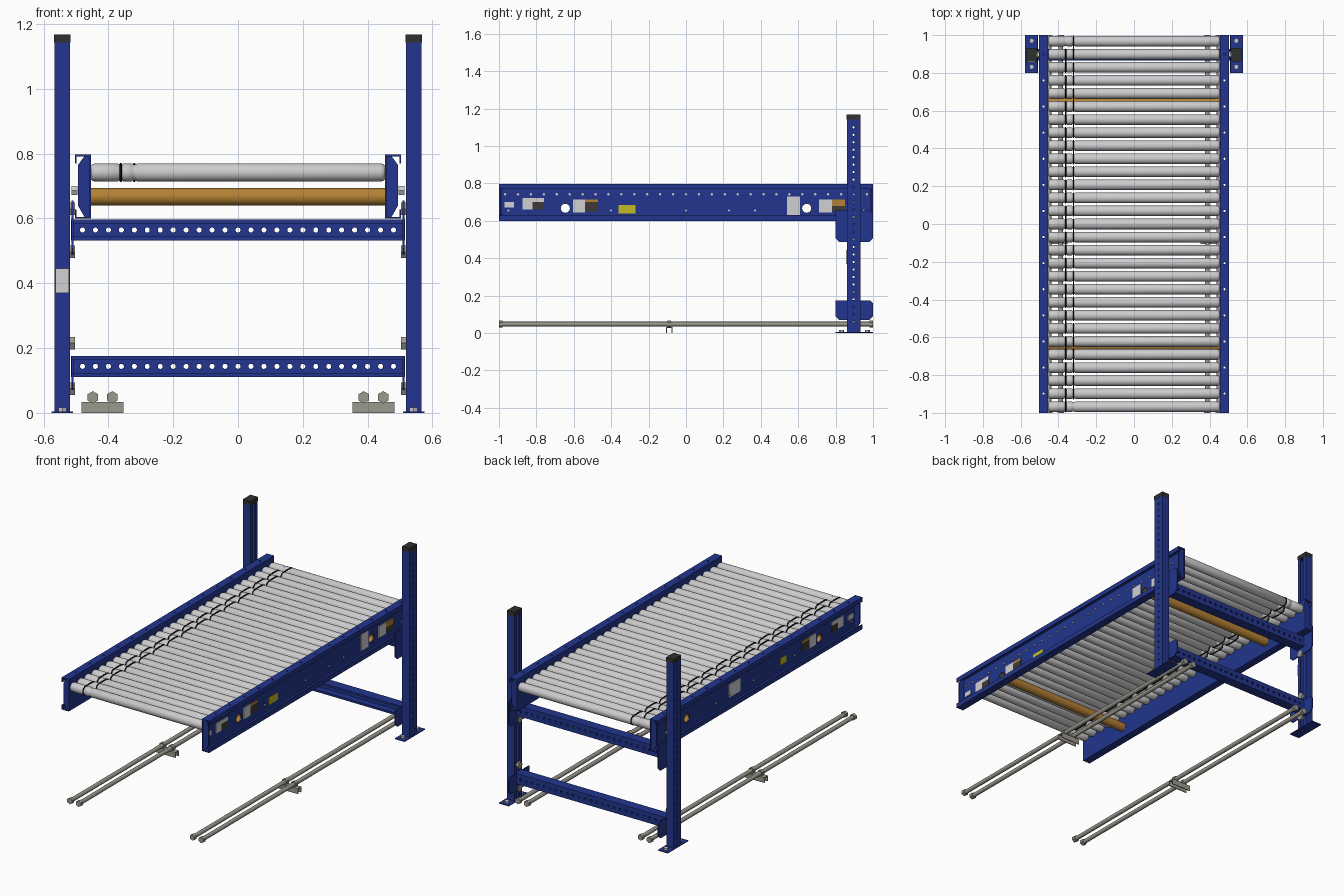
import bpy, bmesh, math
from mathutils import Matrix, Vector

cube = bpy.data.objects.get("Cube")
if cube:
    bpy.data.objects.remove(cube, do_unlink=True)


def material(name, r, g, b):
    m = bpy.data.materials.new(name)
    m.use_nodes = True
    m.diffuse_color = (r, g, b, 1)
    m.node_tree.nodes["Principled BSDF"].inputs["Base Color"].default_value = (r, g, b, 1)
    return m


BLUE = material("blue paint", .016, .036, .27)
ROLLER = material("roller grey", .6, .6, .61)
BROWN = material("drum brown", .46, .22, .035)
BLACK = material("belt black", .006, .006, .006)
CAP = material("cap charcoal", .03, .03, .028)
STEEL = material("rod steel", .33, .32, .27)
LABEL = material("label white", .64, .64, .66)
PATCH = material("label dark", .05, .04, .035)
YELLOW = material("label yellow", .55, .5, .02)


def finish(name, bm, mat=None, smooth=False):
    bmesh.ops.recalc_face_normals(bm, faces=bm.faces)
    me = bpy.data.meshes.new(name)
    bm.to_mesh(me)
    bm.free()
    if mat:
        me.materials.append(mat)
    ob = bpy.data.objects.new(name, me)
    bpy.context.collection.objects.link(ob)
    if smooth:
        bpy.ops.object.select_all(action='DESELECT')
        ob.select_set(True)
        bpy.context.view_layer.objects.active = ob
        bpy.ops.object.shade_smooth_by_angle(angle=math.radians(40))
    return ob


def extrude(name, profile, axis, a, b, mat):
    """Solid from a 2D outline, run along one axis from a to b."""
    place = {'x': lambda u, v: (a, u, v), 'y': lambda u, v: (u, a, v),
             'z': lambda u, v: (u, v, a)}[axis]
    bm = bmesh.new()
    face = bm.faces.new([bm.verts.new(place(u, v)) for u, v in profile])
    geo = bmesh.ops.extrude_face_region(bm, geom=[face])["geom"]
    step = Vector([(b - a) if axis == k else 0 for k in 'xyz'])
    bmesh.ops.translate(bm, vec=step, verts=[g for g in geo if isinstance(g, bmesh.types.BMVert)])
    return finish(name, bm, mat)


def box(name, x, y, z, mat):
    return extrude(name, [(x[0], y[0]), (x[1], y[0]), (x[1], y[1]), (x[0], y[1])], 'z', *z, mat)


def cylinders(name, centres, axis, r, length, mat=None, sides=12, smooth=False):
    """One mesh holding equal cylinders at all the centres."""
    turn = {'x': Matrix.Rotation(math.pi / 2, 4, 'Y'), 'y': Matrix.Rotation(math.pi / 2, 4, 'X'),
            'z': Matrix()}[axis]
    bm = bmesh.new()
    for c in centres:
        bmesh.ops.create_cone(bm, cap_ends=True, segments=sides, radius1=r, radius2=r,
                              depth=length, matrix=Matrix.Translation(c) @ turn)
    return finish(name, bm, mat, smooth)


def lathe_x(name, profile, mat, sides=24, closed=False):
    """Revolve (x, radius) points about the x axis."""
    bm = bmesh.new()
    vs = [bm.verts.new((x, 0, r)) for x, r in profile]
    pairs = list(zip(vs, vs[1:])) + ([(vs[-1], vs[0])] if closed else [])
    edges = [bm.edges.new(p) for p in pairs]
    bmesh.ops.spin(bm, geom=vs + edges, axis=(1, 0, 0), cent=(0, 0, 0), angle=2 * math.pi, steps=sides)
    bmesh.ops.remove_doubles(bm, verts=bm.verts, dist=.0002)
    return finish(name, bm, mat, True)


def drill(ob, *cutters):
    for c in cutters:
        mod = ob.modifiers.new("holes", 'BOOLEAN')
        mod.operation, mod.solver, mod.object = 'DIFFERENCE', 'EXACT', c
    bpy.context.view_layer.update()
    me = bpy.data.meshes.new_from_object(ob.evaluated_get(bpy.context.evaluated_depsgraph_get()))
    ob.modifiers.clear()
    ob.data = me
    for c in cutters:
        bpy.data.objects.remove(c, do_unlink=True)


def mirror(ob):
    ob.modifiers.new("other side", 'MIRROR').use_clip = False
    return ob


def channel(a0, a1, b0, b1, t, lip):
    """Lipped C outline: web at a0, open towards a1."""
    s = t if a1 > a0 else -t
    return [(a0, b0), (a1, b0), (a1, b0 + lip), (a1 - s, b0 + lip), (a1 - s, b0 + t), (a0 + s, b0 + t),
            (a0 + s, b1 - t), (a1 - s, b1 - t), (a1 - s, b1 - lip), (a1, b1 - lip), (a1, b1), (a0, b1)]


# Conveyor side rails with drum openings and flange holes
PITCH, COUNT, ROLL_Z, DRUM_Z, DRUM_Y = .0691, 29, .742, .667, .645
ys = [(i - (COUNT - 1) / 2) * PITCH for i in range(COUNT)]
rail = extrude("side_rail", channel(.454, .503, .60, .797, .005, .028), 'y', -1, 1, BLUE)
drill(rail,
      cylinders("cut_drum", [(.455, s * DRUM_Y, DRUM_Z) for s in (-1, 1)], 'x', .026, .03, sides=20),
      cylinders("cut_flange", [(.479, y, .7) for y in ys[1::2]], 'z', .006, .4, sides=8))
mirror(rail)
hexagon = [(.459, .605), (.474, .605), (.494, .64), (.494, .765), (.474, .792), (.459, .792)]
for end in (-1, 1):
    mirror(extrude("rail_end_plate", hexagon, 'y', end * .985, end * .995, BLUE))
mirror(cylinders("axle_bolts", [(.462, y, ROLL_Z) for y in ys], 'x', .007, .008, ROLLER, 6))
mirror(cylinders("rail_lower_bolts", [(.462, y, .655) for y in (-.95, -.4, 0, .23, .37, .95)],
                 'x', .006, .008, ROLLER, 6))

# Stickers on both rails: side, y range, z range, colour
stickers = [(1, -.36, -.27, .64, .685, YELLOW), (1, .54, .61, .63, .73, LABEL),
            (-1, .13, .24, .64, .72, LABEL), (-1, -.32, -.26, .65, .69, YELLOW)]
for s in (1, -1):
    stickers += [(s, -.97, -.92, .672, .70, LABEL), (s, -.875, -.82, .66, .722, LABEL),
                 (s, -.82, -.76, .70, .722, LABEL), (s, -.82, -.76, .66, .70, PATCH),
                 (s, -.605, -.54, .645, .715, LABEL), (s, -.54, -.47, .70, .715, BROWN),
                 (s, -.54, -.47, .65, .70, PATCH), (s, .71, .78, .645, .715, LABEL),
                 (s, .78, .85, .68, .715, BROWN), (s, .78, .85, .65, .68, PATCH)]
for s, y0, y1, z0, z1, m in stickers:
    box("rail_sticker", sorted((s * .458, s * .463)), (y0, y1), (z0, z1), m)

# Rollers, with two belt grooves near the right end
R = .028
grooves = (-.362, -.32)
outline = [(-.453, 0), (-.453, .021), (-.448, .026), (-.44, R)]
for g in grooves:
    outline += [(g - .009, R), (g - .004, R - .004), (g + .004, R - .004), (g + .009, R)]
outline += [(.44, R), (.448, .026), (.453, .021), (.453, 0)]
roller = lathe_x("roller", outline, ROLLER)
roller.location = (0, ys[0], ROLL_Z)
for y in ys[1:]:
    copy = roller.copy()
    copy.location.y = y
    bpy.context.collection.objects.link(copy)

# Drive belts joining neighbouring rollers, alternating grooves
belt = bpy.data.curves.new("drive_belt", 'CURVE')
belt.dimensions, belt.bevel_depth, belt.bevel_resolution = '3D', .0035, 1
line = belt.splines.new('POLY')
line.points.add(19)
line.use_cyclic_u = True
for i, p in enumerate(line.points):
    half = i // 10
    a = math.pi * ((i % 10) / 9 + half) - math.pi / 2
    p.co = (0, math.cos(a) * (R - .001) + (PITCH / 2 if half == 0 else -PITCH / 2), math.sin(a) * (R - .001), 1)
belt.materials.append(BLACK)
for i in range(COUNT - 1):
    ob = bpy.data.objects.new("drive_belt", belt)
    ob.location = (grooves[i % 2], (ys[i] + ys[i + 1]) / 2, ROLL_Z)
    bpy.context.collection.objects.link(ob)

# Hollow drums under the rollers
for s in (-1, 1):
    drum = lathe_x("drum_tube", [(-.453, .027), (.453, .027), (.453, .024), (-.453, .024)], BROWN, closed=True)
    drum.location = (0, s * DRUM_Y, DRUM_Z)

# Uprights: lipped channels open to the inside, drilled along the outer face
post = extrude("upright", channel(.567, .518, .86, .932, .005, .024), 'z', .004, 1.145, BLUE)
drill(post, cylinders("cut_post", [(.565, .896, .06 + .04 * i) for i in range(27)], 'x', .006, .03, sides=8))
mirror(post)
mirror(box("upright_cap", (.517, .568), (.859, .933), (1.143, 1.168), CAP))
mirror(box("foot_plate", (.509, .576), (.80, 1), (0, .005), BLUE))
mirror(cylinders("anchor_bolts", [(.542, y, .01) for y in (.832, .97)], 'z', .014, .014, ROLLER, 6))
box("upright_label", (-.563, -.521), (.855, .86), (.37, .445), LABEL)

# Cross beams with a row of holes, and their end brackets
for name, z0, z1 in (("upper_beam", .532, .597), ("lower_beam", .111, .176)):
    beam = extrude(name, channel(.926, .866, z0, z1, .005, .012), 'x', -.515, .515, BLUE)
    drill(beam, cylinders("cut_beam", [(.04 * i, .925, (z0 + z1) / 2) for i in range(-12, 13)],
                          'y', .008, .03, sides=10))
for name, z0, z1 in (("upper_bracket", .487, .655), ("lower_bracket", .07, .175)):
    shape = [(.82, z0), (.98, z0), (1, z0 + .02), (1, z1 - .015), (.985, z1), (.80, z1), (.80, z0 + .02)]
    mirror(extrude(name, shape, 'x', .507, .514, BLUE))
mirror(cylinders("bracket_nuts", [(.511, .896, z) for z in (.497, .63, .075, .215)], 'x', .022, .016, STEEL, 6))
mirror(cylinders("rail_mount_nuts", [(.505, .896, .686)], 'x', .016, .018, ROLLER, 6))

# Floor rods with end nuts and a channel support
rods = (.388, .448)
mirror(cylinders("floor_rods", [(x, 0, .048) for x in rods], 'y', .0125, 1.99, STEEL, 16, True))
mirror(cylinders("rod_nuts", [(x, y, .048) for x in rods for y in (-.99, -.09, .99)],
                 'y', .019, .02, STEEL, 6))
y0, y1, t = -.107, -.073, .005
saddle = [(y0, 0), (y0 + t, 0), (y0 + t, .028), (y1 - t, .028), (y1 - t, 0), (y1, 0), (y1, .033), (y0, .033)]
mirror(extrude("rod_support", saddle, 'x', .353, .483, STEEL))
